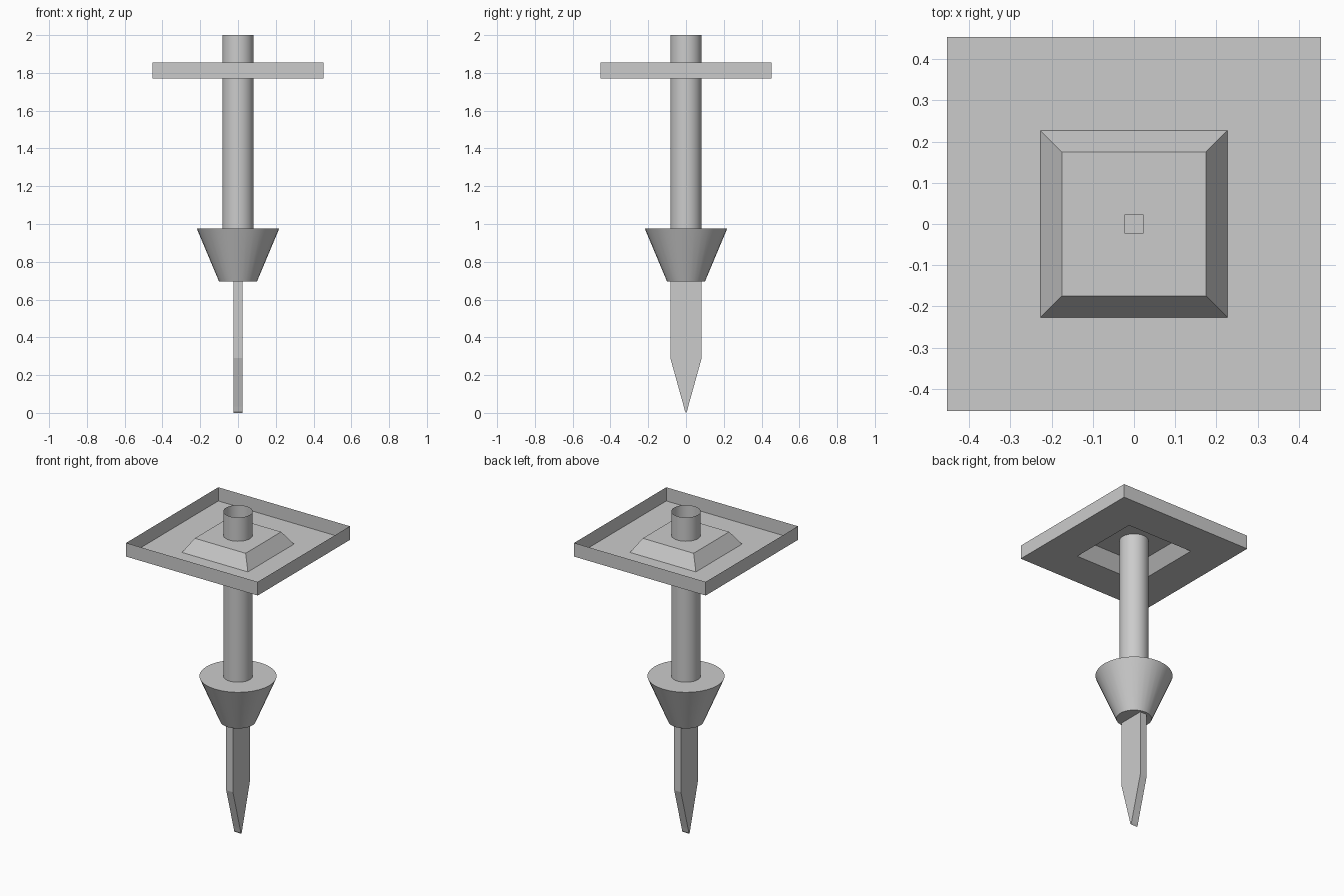
import bpy, bmesh

if "Cube" in bpy.data.objects:
    bpy.data.objects.remove(bpy.data.objects["Cube"])


def finish(name, bm, smooth=False):
    me = bpy.data.meshes.new(name)
    bm.to_mesh(me)
    bm.free()
    ob = bpy.data.objects.new(name, me)
    bpy.context.collection.objects.link(ob)
    if smooth:
        bpy.ops.object.select_all(action='DESELECT')
        ob.select_set(True)
        bpy.context.view_layer.objects.active = ob
        bpy.ops.object.shade_smooth_by_angle()
    return ob


def round_part(name, r_low, r_high, z0, z1, caps):
    bm = bmesh.new()
    bmesh.ops.create_cone(bm, cap_ends=caps, segments=32, radius1=r_low,
                          radius2=r_high, depth=z1 - z0)
    bmesh.ops.translate(bm, verts=bm.verts, vec=(0, 0, (z0 + z1) / 2))
    return finish(name, bm, True)


def square_loft(name, rings):
    """Single sheet through square rings (half size, z), closed at the end."""
    bm = bmesh.new()
    loops = [[bm.verts.new((sx * h, sy * h, z))
              for sx, sy in ((-1, -1), (1, -1), (1, 1), (-1, 1))] for h, z in rings]
    for a, b in zip(loops, loops[1:]):
        for i in range(4):
            j = (i + 1) % 4
            bm.faces.new((a[i], a[j], b[j], b[i]))
    bm.faces.new(loops[-1])
    bmesh.ops.recalc_face_normals(bm, faces=bm.faces)
    return finish(name, bm)


# Open square tray with a raised centre
square_loft("tray", [(0.453, 1.855), (0.453, 1.77), (0.227, 1.77), (0.175, 1.852)])
# Small square plate inside the tube
square_loft("centre_plate", [(0.023, 1.853), (0.023, 1.857)])

# Open-ended pole and tapered collar
round_part("pole", 0.083, 0.083, 0.975, 2.0, False)
round_part("collar", 0.1, 0.218, 0.695, 0.975, True)

# Ground spike: flat pointed profile extruded in x
half = [(0.083, 0.7), (0.083, 0.29), (0.012, 0.035), (0.006, 0.01)]
outline = half + [(0, 0)] + [(-y, z) for y, z in reversed(half)]
bm = bmesh.new()
face = bm.faces.new([bm.verts.new((-0.023, y, z)) for y, z in outline])
ext = bmesh.ops.extrude_face_region(bm, geom=[face], use_keep_orig=True)
bmesh.ops.translate(bm, vec=(0.046, 0, 0),
                    verts=[g for g in ext["geom"] if isinstance(g, bmesh.types.BMVert)])
bmesh.ops.recalc_face_normals(bm, faces=bm.faces)
finish("spike", bm)
